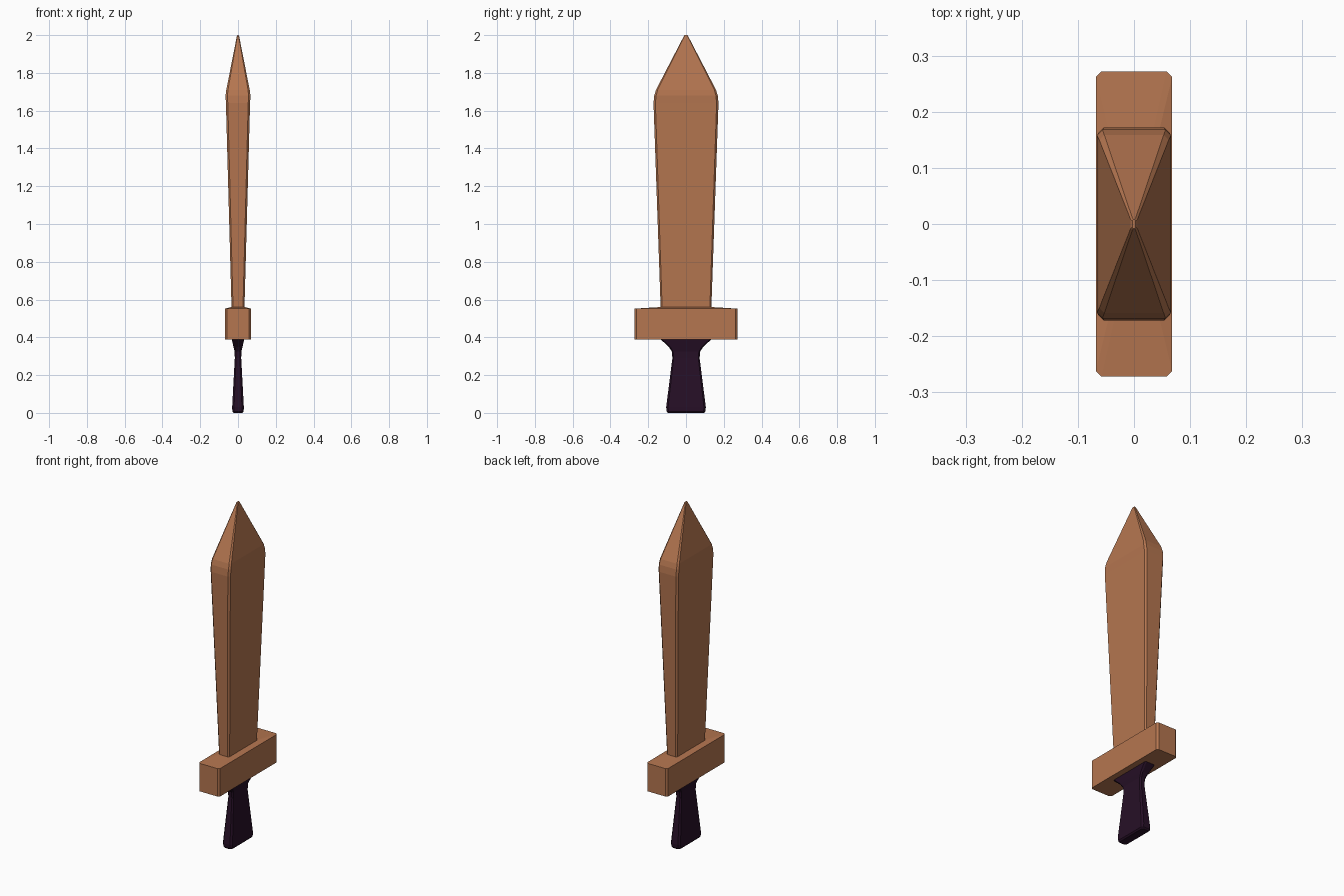
import bpy, bmesh

if "Cube" in bpy.data.objects:
    bpy.data.objects.remove(bpy.data.objects["Cube"])


def material(name, rgb):
    m = bpy.data.materials.new(name)
    m.diffuse_color = (*rgb, 1)
    m.use_nodes = True
    m.node_tree.nodes["Principled BSDF"].inputs["Base Color"].default_value = m.diffuse_color
    return m


wood = material("warm wood", (0.46, 0.18, 0.08))
grip = material("dark purple", (0.02, 0.005, 0.02))


def loft(name, sections, mat):
    """Skin stacked chamfered rectangles: (z, half x, half y, chamfer)."""
    bm = bmesh.new()
    rings = []
    for z, a, b, c in sections:
        pts = [(a, -b + c), (a, b - c), (a - c, b), (-a + c, b),
               (-a, b - c), (-a, -b + c), (-a + c, -b), (a - c, -b)]
        rings.append([bm.verts.new((x, y, z)) for x, y in pts])
    for lo, hi in zip(rings, rings[1:]):
        for i in range(8):
            j = (i + 1) % 8
            bm.faces.new((lo[i], lo[j], hi[j], hi[i]))
    bm.faces.new(rings[0][::-1])
    bm.faces.new(rings[-1])
    bmesh.ops.recalc_face_normals(bm, faces=bm.faces)
    me = bpy.data.meshes.new(name)
    bm.to_mesh(me)
    bm.free()
    me.materials.append(mat)
    ob = bpy.data.objects.new(name, me)
    bpy.context.collection.objects.link(ob)
    return ob


# Blade widening upward, then tapering to the tip
loft("blade", [(0.55, 0.034, 0.134, 0.008),
               (1.64, 0.064, 0.172, 0.01),
               (1.68, 0.066, 0.168, 0.01),
               (1.71, 0.062, 0.159, 0.009),
               (1.995, 0.006, 0.011, 0.003),
               (2.0, 0.003, 0.008, 0.002)], wood)

# Crossguard with a slightly raised top
loft("crossguard", [(0.388, 0.068, 0.272, 0.01),
                    (0.552, 0.068, 0.272, 0.01),
                    (0.56, 0.036, 0.138, 0.008)], wood)

# Handle flaring at both ends
loft("handle", [(0.0, 0.023, 0.096, 0.008),
                (0.008, 0.030, 0.103, 0.01),
                (0.03, 0.031, 0.105, 0.01),
                (0.29, 0.017, 0.072, 0.007),
                (0.325, 0.018, 0.075, 0.007),
                (0.35, 0.024, 0.092, 0.008),
                (0.39, 0.033, 0.135, 0.008)], grip)
